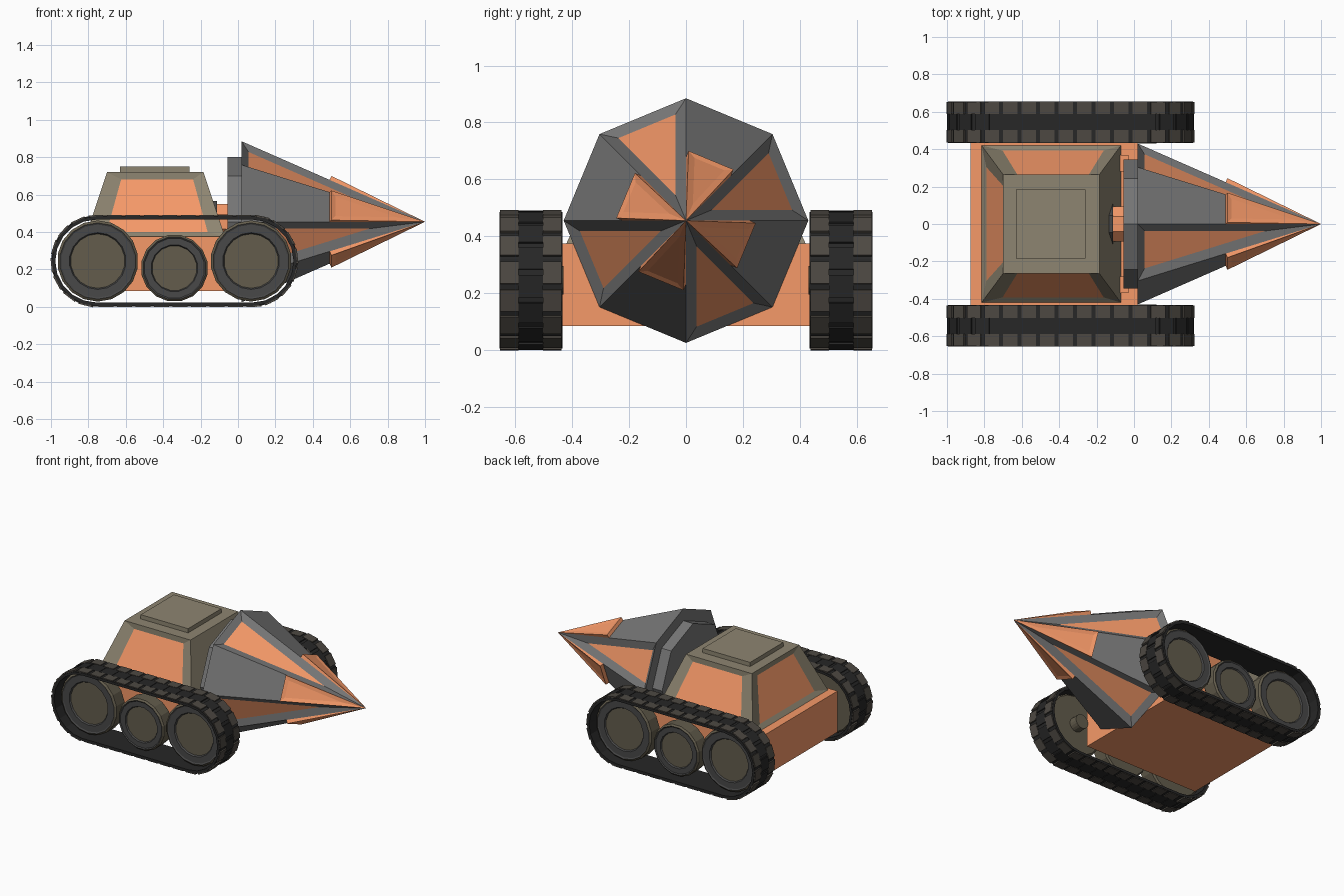
import bpy, bmesh
from math import sin, cos, pi, radians
from mathutils import Vector, Matrix

if "Cube" in bpy.data.objects:
    bpy.data.objects.remove(bpy.data.objects["Cube"])


def mat(name, *rgb):
    m = bpy.data.materials.new(name)
    m.diffuse_color = (*rgb, 1)
    m.use_nodes = True
    m.node_tree.nodes["Principled BSDF"].inputs["Base Color"].default_value = m.diffuse_color
    return m


ORANGE = mat("orange", .92, .32, .14)
OLIVE = mat("olive", .27, .235, .165)
STEEL = mat("steel", .18, .18, .18)
DARK = mat("dark_steel", .065, .065, .065)
RUBBER = mat("rubber", .02, .02, .02)
TREAD = mat("tread", .075, .066, .055)
WHEEL = mat("wheel_olive", .125, .108, .073)


def make(name, bm, mats, mirror=False):
    bmesh.ops.recalc_face_normals(bm, faces=bm.faces)
    me = bpy.data.meshes.new(name)
    bm.to_mesh(me)
    bm.free()
    for m in mats:
        me.materials.append(m)
    ob = bpy.data.objects.new(name, me)
    bpy.context.collection.objects.link(ob)
    if mirror:
        md = ob.modifiers.new("mirror", 'MIRROR')
        md.use_axis = (False, True, False)
        md.use_mirror_merge = False
    return ob


def frustum(bm, lo, hi):
    # lo and hi are (x0, x1, y0, y1, z) rectangles; returns faces: bottom, top, -y, +x, +y, -x
    rings = [[bm.verts.new((x, y, r[4])) for x, y in
              ((r[0], r[2]), (r[1], r[2]), (r[1], r[3]), (r[0], r[3]))] for r in (lo, hi)]
    a, b = rings
    fs = [bm.faces.new(a[::-1]), bm.faces.new(b)]
    for i in range(4):
        j = (i + 1) % 4
        fs.append(bm.faces.new((a[i], a[j], b[j], b[i])))
    return fs


def box(name, x0, x1, y0, y1, z0, z1, m, mirror=False):
    bm = bmesh.new()
    frustum(bm, (x0, x1, y0, y1, z0), (x0, x1, y0, y1, z1))
    return make(name, bm, [m], mirror)


def inset(bm, faces, t, d):
    bm.normal_update()
    bmesh.ops.inset_individual(bm, faces=faces, thickness=t, depth=d, use_even_offset=True)


# Hull
box("hull", -.875, .02, -.44, .44, .085, .375, ORANGE)

# Cabin with recessed panels on both sides and the rear
bm = bmesh.new()
fs = frustum(bm, (-.815, -.07, -.42, .42, .375), (-.70, -.185, -.265, .265, .72))
panels = [fs[2], fs[4], fs[5]]
inset(bm, panels, .035, -.015)
for f in panels:
    f.material_index = 1
    c = f.calc_center_median()
    axis = 1 if f is fs[5] else 0
    for v in f.verts:
        v.co[axis] = c[axis] + (v.co[axis] - c[axis]) * .83 + (.01 if axis == 0 else 0)
make("cabin", bm, [OLIVE, ORANGE])
box("roof_hatch", -.63, -.26, -.185, .185, .715, .75, OLIVE)

# Drill: eight-sided cone, every second face a recessed panel
AX, BASE, R = .455, .02, .43
TIP = Vector((1, 0, AX))


def rim(k, x, r):
    a = radians(45 * k)
    return Vector((x, r * cos(a), AX + r * sin(a)))


bm = bmesh.new()
vs = [bm.verts.new(rim(k, BASE, R)) for k in range(8)]
tip = bm.verts.new(TIP)
sides = [bm.faces.new((vs[k], vs[(k + 1) % 8], tip)) for k in range(8)]
bm.faces.new(vs[::-1])
inset(bm, sides[::2], .048, -.022)
for f in sides[::2]:
    f.material_index = 1
make("drill_cone", bm, [STEEL, ORANGE])

# Cutter wedges on the plain faces near the tip
bm = bmesh.new()
tops = []
for k in (1, 3, 5, 7):
    xw = .49
    rw = R * (1 - xw) / (1 - BASE)
    a, b = rim(k, xw, rw), rim(k + 1, xw, rw)
    n = (b - a).cross(TIP - a).normalized() * .025
    A, B, A2, B2, T = [bm.verts.new(p) for p in (a, b, a + n, b + n, TIP)]
    for f in ((A, T, B), (A, A2, T), (B, T, B2), (A, B, B2, A2)):
        bm.faces.new(f)
    tops.append(bm.faces.new((A2, B2, T)))
inset(bm, tops, .025, -.005)
make("drill_cutters", bm, [ORANGE])


# Backing plate, drive shaft and shaft collar
def disc(name, x0, x1, r, m, turn=0):
    bm = bmesh.new()
    a = [bm.verts.new(rim(k + turn, x0, r)) for k in range(8)]
    b = [bm.verts.new(rim(k + turn, x1, r)) for k in range(8)]
    bm.faces.new(a[::-1])
    bm.faces.new(b)
    for k in range(8):
        j = (k + 1) % 8
        bm.faces.new((a[k], a[j], b[j], b[k]))
    make(name, bm, [m])


disc("drill_plate", -.055, BASE, .345, STEEL)
disc("drill_shaft", -.12, -.05, .102, ORANGE, .5)
disc("shaft_collar", -.135, -.112, .12, DARK, .5)
box("plate_bracket", -.075, -.03, .28, .37, .36, .39, ORANGE, True)

# Track belt: stadium loop
X0, X1, CZ, Y0, Y1 = -.755, .075, .245, .434, .656


def loop(r, n=10):
    pts = [(X1 + r * cos(t), CZ + r * sin(t)) for t in (-pi / 2 + pi * i / n for i in range(n + 1))]
    return pts + [(X0 + r * cos(t), CZ + r * sin(t)) for t in (pi / 2 + pi * i / n for i in range(n + 1))]


bm = bmesh.new()
rings = [[bm.verts.new((x, y, z)) for x, z in loop(r)]
         for r, y in ((.24, Y0), (.24, Y1), (.222, Y1), (.222, Y0))]
n = len(rings[0])
for p in range(4):
    a, b = rings[p], rings[(p + 1) % 4]
    for i in range(n):
        j = (i + 1) % n
        bm.faces.new((a[i], a[j], b[j], b[i]))
make("track_belt", bm, [RUBBER], True)


# Tread blocks spaced along the belt
def along(s, r):
    run, arc = X1 - X0, pi * r
    s %= 2 * (run + arc)
    if s < run:
        return X0 + s, CZ - r, 0
    if s < run + arc:
        t = (s - run) / r
        return X1 + r * sin(t), CZ - r * cos(t), t
    if s < 2 * run + arc:
        return X1 - (s - run - arc), CZ + r, pi
    t = (s - 2 * run - arc) / r + pi
    return X0 + r * sin(t), CZ - r * cos(t), t


def treads(name, y0, y1, shift, thick, m):
    bm = bmesh.new()
    count, r = 32, .239
    pitch = 2 * (X1 - X0 + pi * r) / count
    for i in range(count):
        x, z, t = along((i + shift) * pitch, r + thick / 2 - .003)
        M = (Matrix.Translation((x, (y0 + y1) / 2, z)) @ Matrix.Rotation(-t, 4, 'Y')
             @ Matrix.Diagonal((pitch * .8, y1 - y0, thick, 1)))
        bmesh.ops.create_cube(bm, size=1, matrix=M)
    make(name, bm, [m], True)


treads("inner_treads", Y0 + .003, .503, .5, .009, TREAD)
treads("outer_treads", .588, Y1 - .003, .5, .009, TREAD)
treads("middle_treads", .503, .588, 0, .007, RUBBER)


# Wheels: lathed around y, with axle stub, rim, dark dish and hub bands
def wheel(name, cx, cz, r, n):
    prof = [(0, .43, 0), (.05, .43, 0), (.05, .49, 0), (r * .95, .49, 0), (r, .5, 0), (r, .59, 0),
            (r * .94, .6, 1), (r * .9, .595, 1), (r * .7, .595, 1), (r * .67, .585, 0), (0, .585, 0)]
    bm = bmesh.new()
    rings = [[bm.verts.new((cx + q * cos(2 * pi * (i + .5) / n), y, cz + q * sin(2 * pi * (i + .5) / n)))
              for i in range(n)] for q, y, _ in prof]
    for p in range(len(prof) - 1):
        for i in range(n):
            j = (i + 1) % n
            f = bm.faces.new((rings[p][i], rings[p][j], rings[p + 1][j], rings[p + 1][i]))
            f.material_index = prof[p][2]
    bmesh.ops.remove_doubles(bm, verts=bm.verts, dist=1e-5)
    make(name, bm, [WHEEL, DARK], True)


wheel("rear_wheel", -.75, .245, .217, 18)
wheel("middle_wheel", -.34, .207, .18, 16)
wheel("front_wheel", .07, .245, .217, 18)
